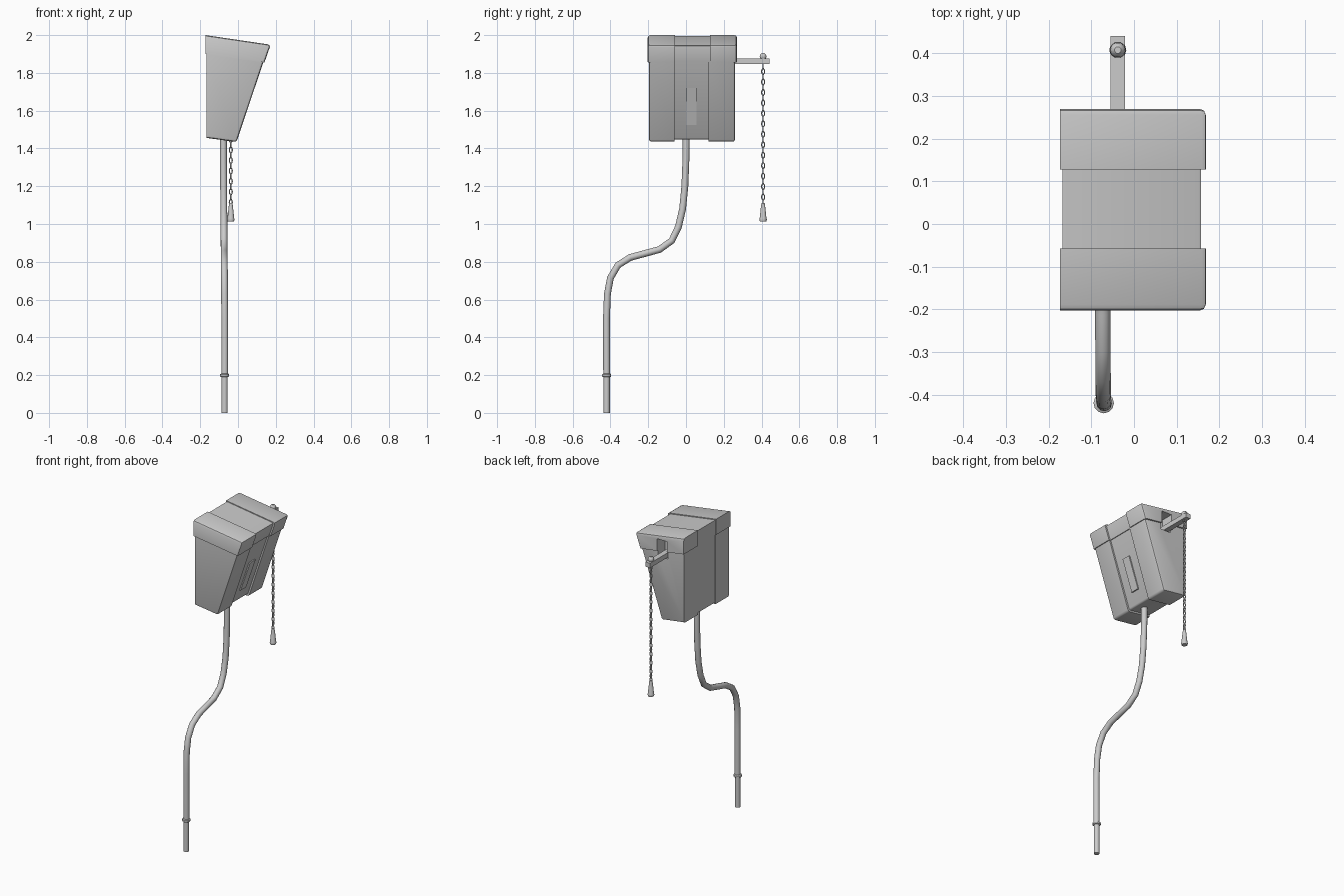
import bpy, bmesh, math
from mathutils import Vector

if "Cube" in bpy.data.objects:
    bpy.data.objects.remove(bpy.data.objects["Cube"])


def add_mesh(name, bm, smooth=False):
    bmesh.ops.recalc_face_normals(bm, faces=bm.faces)
    me = bpy.data.meshes.new(name)
    bm.to_mesh(me)
    bm.free()
    ob = bpy.data.objects.new(name, me)
    bpy.context.collection.objects.link(ob)
    if smooth:
        bpy.ops.object.select_all(action='DESELECT')
        ob.select_set(True)
        bpy.context.view_layer.objects.active = ob
        bpy.ops.object.shade_smooth_by_angle(angle=math.radians(40))
    return ob


def box(name, lo, hi):
    bm = bmesh.new()
    bmesh.ops.create_cube(bm, size=1)
    for v in bm.verts:
        v.co = [(l + h) / 2 + c * (h - l) for l, h, c in zip(lo, hi, v.co)]
    return add_mesh(name, bm)


def slab(name, profile, y0, y1, outer, joint, width):
    """Extrude an (x, z) profile along y; bevel all edges except the flat
    back, the inner end and the profile side 'joint' (lid/body seam)."""
    bm = bmesh.new()
    n = len(profile)
    rings = [[bm.verts.new((x, y, z)) for x, z in profile] for y in (y0, y1)]
    bm.faces.new(rings[0])
    bm.faces.new(rings[1])
    for i in range(n):
        j = (i + 1) % n
        bm.faces.new((rings[0][i], rings[0][j], rings[1][j], rings[1][i]))
    seam = {v for r in rings for v in (r[joint], r[(joint + 1) % n])}
    edges = []
    for e in bm.edges:
        a, b = e.verts
        along = abs(a.co.y - b.co.y) > 0.01
        back = a.co.x < -0.15 and b.co.x < -0.15
        if back or (a in seam and b in seam):
            continue
        if along or (outer is not None and abs(a.co.y - outer) < 1e-4):
            edges.append(e)
    bmesh.ops.bevel(bm, geom=edges, offset=width, segments=2, profile=0.5,
                    affect='EDGES', clamp_overlap=True)
    return add_mesh(name, bm, True)


def tube(name, points, radius, sides=12):
    """Sweep a circle along points lying in a plane of roughly constant x."""
    bm = bmesh.new()
    pts = [Vector(p) for p in points]
    rings = []
    for i, p in enumerate(pts):
        t = (pts[min(i + 1, len(pts) - 1)] - pts[max(i - 1, 0)]).normalized()
        u = Vector((1, 0, 0))
        w = t.cross(u).normalized()
        rings.append([bm.verts.new(p + radius * (u * math.cos(a) + w * math.sin(a)))
                      for a in (2 * math.pi * k / sides for k in range(sides))])
    for r, s in zip(rings, rings[1:]):
        for k in range(sides):
            m = (k + 1) % sides
            bm.faces.new((r[k], r[m], s[m], s[k]))
    bm.faces.new(rings[0])
    bm.faces.new(rings[-1])
    return add_mesh(name, bm, True)


def lathe(name, x, y, profile, sides=12):
    """Revolve (radius, z) points round a vertical axis."""
    bm = bmesh.new()
    rings = [[bm.verts.new((x + r * math.cos(2 * math.pi * k / sides),
                            y + r * math.sin(2 * math.pi * k / sides), z))
              for k in range(sides)] for r, z in profile]
    for r, s in zip(rings, rings[1:]):
        for k in range(sides):
            m = (k + 1) % sides
            bm.faces.new((r[k], r[m], s[m], s[k]))
    bm.faces.new(rings[0])
    bm.faces.new(rings[-1])
    return add_mesh(name, bm, True)


# Cistern: two proud end sections with a recessed band between them
body = [(-0.168, 1.905), (0.136, 1.862), (-0.008, 1.434), (-0.168, 1.456)]
body_mid = [(-0.164, 1.905), (0.126, 1.862), (-0.016, 1.446), (-0.164, 1.466)]
lid = [(-0.173, 2.0), (0.173, 1.949), (0.14, 1.855), (-0.173, 1.90)]
lid_mid = [(-0.168, 1.994), (0.161, 1.945), (0.13, 1.857), (-0.168, 1.90)]
slab("tank_front", body, -0.196, -0.06, -0.196, 0, 0.013)
slab("tank_middle", body_mid, -0.06, 0.12, None, 0, 0.010)
tank_back = slab("tank_back", body, 0.12, 0.26, 0.26, 0, 0.013)
slab("lid_front", lid, -0.203, -0.058, -0.203, 2, 0.014)
slab("lid_middle", lid_mid, -0.058, 0.128, None, 2, 0.010)
lid_back = slab("lid_back", lid, 0.128, 0.27, 0.27, 2, 0.014)

# Opening for the lever
cutter = box("slot_cutter", (-0.056, 0.19, 1.835), (0.016, 0.30, 1.95))
cutter.hide_render = True
for ob in (tank_back, lid_back):
    mod = ob.modifiers.new("slot", 'BOOLEAN')
    mod.operation = 'DIFFERENCE'
    mod.object = cutter
    mod.solver = 'EXACT'
    bpy.context.view_layer.objects.active = ob
    bpy.ops.object.modifier_apply(modifier=mod.name)
bpy.data.objects.remove(cutter)

# Raised plate on the sloping face
plate = [(0.063, 1.70), (0.082, 1.722), (0.0915, 1.722), (0.022, 1.525), (0.0, 1.525)]
plate = [(0.07, 1.72), (0.086, 1.72), (0.018, 1.525), (0.0, 1.525)]
bm = bmesh.new()
ends = [[bm.verts.new((x, y, z)) for x, z in plate] for y in (0.0, 0.056)]
bm.faces.new(ends[0])
bm.faces.new(ends[1])
for i in range(4):
    j = (i + 1) % 4
    bm.faces.new((ends[0][i], ends[0][j], ends[1][j], ends[1][i]))
add_mesh("front_plate", bm)

# Lever
box("lever", (-0.055, 0.18, 1.847), (-0.021, 0.441, 1.877))

# Pull chain
CX, CY = -0.038, 0.408


def link(name, z, half, width, wire, turn):
    bm = bmesh.new()
    n, m = 10, 5
    grid = []
    for i in range(n):
        a = 2 * math.pi * i / n
        ring = []
        for j in range(m):
            b = 2 * math.pi * j / m
            h = (width + wire * math.cos(b)) * math.cos(a)
            v = (half + wire * math.cos(b)) * math.sin(a)
            d = wire * math.sin(b)
            x, y = (h, d) if turn else (d, h)
            ring.append(bm.verts.new((CX + x, CY + y, z + v)))
        grid.append(ring)
    for i in range(n):
        for j in range(m):
            r, s, k = grid[i], grid[(i + 1) % n], (j + 1) % m
            bm.faces.new((r[j], s[j], s[k], r[k]))
    add_mesh(name, bm, True)


lathe("chain_stud", CX, CY, [(0.014, 1.875), (0.019, 1.884), (0.017, 1.896), (0.008, 1.904)], 10)
COUNT, TOP, BOTTOM = 27, 1.835, 1.115
for i in range(COUNT):
    link(f"chain_link_{i + 1}", TOP + (BOTTOM - TOP) * i / (COUNT - 1),
         0.0155, 0.0075, 0.0035, i % 2 == 0)
lathe("pull_handle", CX, CY, [(0.008, 1.112), (0.0105, 1.10), (0.018, 1.03),
                              (0.02, 1.024), (0.017, 1.014)])

# Flush pipe
path = [(0.001, 1.48), (0.0, 1.35), (-0.006, 1.2), (-0.018, 1.08), (-0.04, 0.985),
        (-0.075, 0.912), (-0.14, 0.865), (-0.21, 0.846), (-0.295, 0.823),
        (-0.36, 0.782), (-0.4, 0.715), (-0.416, 0.63), (-0.421, 0.5), (-0.42, 0.2)]
tube("flush_pipe", [(-0.07 - 0.007 * min(1, max(0, (z - 0.5) / 0.8)), y, z)
                    for y, z in path], 0.018)
lathe("floor_pipe", -0.071, -0.42, [(0.0165, 0.0), (0.0165, 0.2)])
lathe("pipe_collar", -0.071, -0.42, [(0.019, 0.189), (0.024, 0.193), (0.024, 0.204), (0.019, 0.208)])
